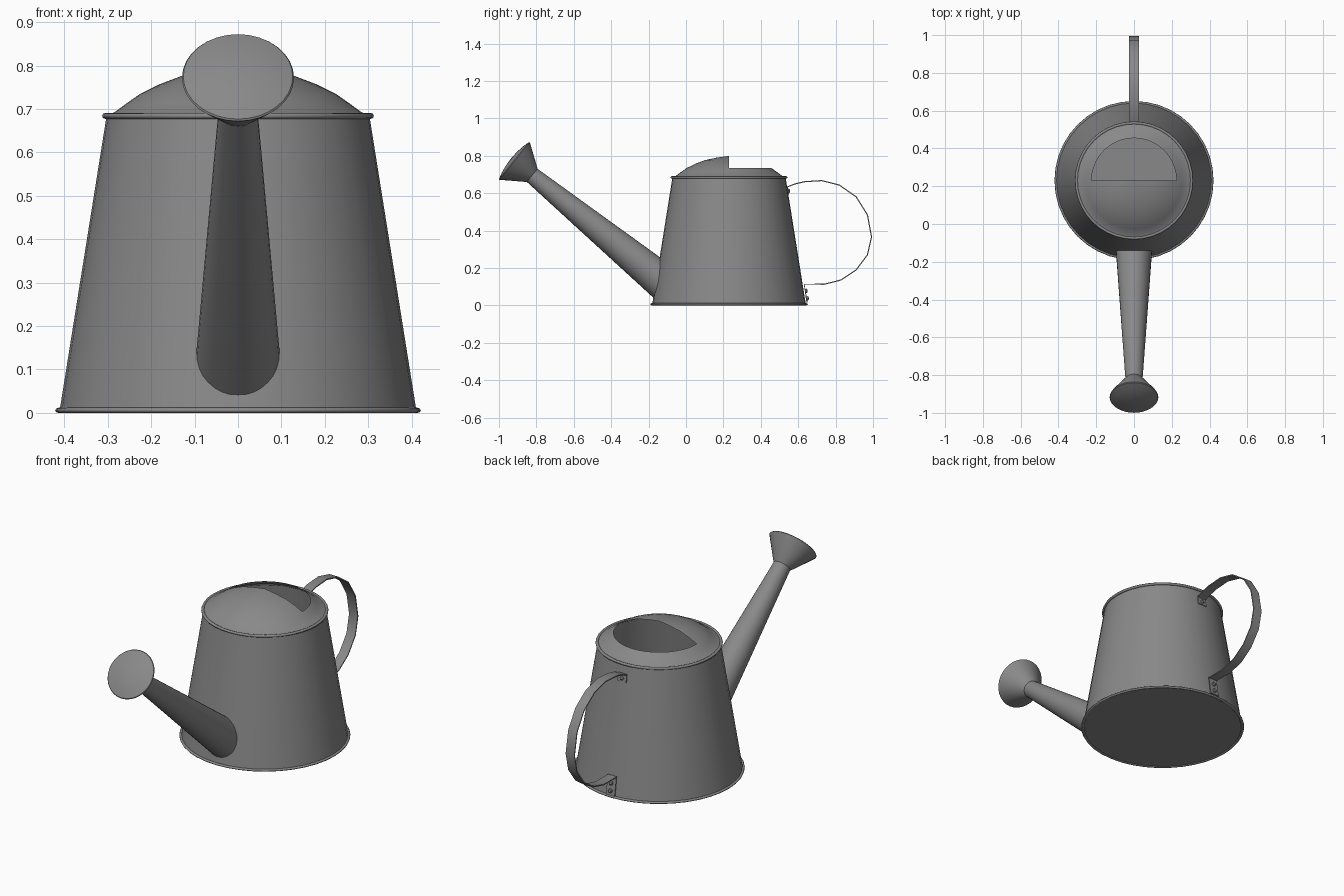
import bpy, bmesh, math
from mathutils import Vector, Matrix

if "Cube" in bpy.data.objects:
    bpy.data.objects.remove(bpy.data.objects["Cube"])

CY = 0.23          # body axis in y
SEG = 40
metal = bpy.data.materials.new("grey metal")
metal.diffuse_color = (0.25, 0.25, 0.25, 1)
metal.use_nodes = True
metal.node_tree.nodes["Principled BSDF"].inputs["Base Color"].default_value = metal.diffuse_color


def finish(name, bm, matrix=None, smooth=True, angle=35):
    bmesh.ops.remove_doubles(bm, verts=bm.verts, dist=1e-5)
    bmesh.ops.recalc_face_normals(bm, faces=bm.faces)
    me = bpy.data.meshes.new(name)
    bm.to_mesh(me)
    bm.free()
    ob = bpy.data.objects.new(name, me)
    bpy.context.collection.objects.link(ob)
    me.materials.append(metal)
    if matrix:
        me.transform(matrix)
    if smooth:
        bpy.ops.object.select_all(action='DESELECT')
        ob.select_set(True)
        bpy.context.view_layer.objects.active = ob
        bpy.ops.object.shade_smooth_by_angle(angle=math.radians(angle))
    return ob


def skin(bm, rows):
    """Quads between successive rows of points; collapsed corners are dropped."""
    grid = [[bm.verts.new(p) for p in row] for row in rows]
    for a, b in zip(grid, grid[1:]):
        for i in range(len(a) - 1):
            quad = []
            for v in (a[i], a[i + 1], b[i + 1], b[i]):
                if all((v.co - q.co).length > 1e-6 for q in quad):
                    quad.append(v)
            if len(quad) > 2:
                bm.faces.new(quad)


def lathe(bm, profile, start=0.0, sweep=2 * math.pi, seg=SEG):
    angs = [start + sweep * i / seg for i in range(seg + 1)]
    skin(bm, [[(r * math.cos(a), r * math.sin(a), z) for a in angs] for r, z in profile])


at_body = Matrix.Translation((0, CY, 0))

# tapered body with floor
bm = bmesh.new()
lathe(bm, [(0, 0.004), (0.411, 0.004), (0.303, 0.682)])
finish("body", bm, at_body)

# rolled rims
for name, r, z, h in (("bottom_rim", 0.413, 0.006, 0.006), ("top_rim", 0.305, 0.684, 0.007)):
    bm = bmesh.new()
    lathe(bm, [(r + 0.008 * math.cos(k * math.pi / 4), z + h * math.sin(k * math.pi / 4))
               for k in range(9)])
    finish(name, bm, at_body, angle=60)

# domed lid: full outer collar, front half closed to the crown
bm = bmesh.new()
lathe(bm, [(0.303, 0.686), (0.285, 0.692), (0.255, 0.714), (0.225, 0.735)])
lathe(bm, [(0.225, 0.735), (0.18, 0.757), (0.13, 0.776), (0.07, 0.789), (0, 0.799)],
      math.pi, math.pi, SEG // 2)
finish("lid", bm, at_body)

# spout, trimmed where it meets the body
tip = Vector((0, -0.826, 0.698))
d = Vector((0, 0.775, -0.631)).normalized()
u = Vector((1, 0, 0))
v = Vector((0, -d.z, d.y))


def spout_point(a, t):
    return tip + d * t + (u * math.cos(a) + v * math.sin(a)) * (0.045 + 0.0576 * t)


def meet_body(a):
    lo, hi = 0.0, 1.1
    for _ in range(30):
        t = (lo + hi) / 2
        p = spout_point(a, t)
        if math.hypot(p.x, p.y - CY) > 0.411 - 0.108 * (p.z - 0.004) / 0.678:
            lo = t
        else:
            hi = t
    return lo


angs = [2 * math.pi * i / 32 for i in range(33)]
bm = bmesh.new()
skin(bm, [[spout_point(a, -0.005) for a in angs],
          [spout_point(a, meet_body(a) + 0.002) for a in angs]])
finish("spout", bm)

# sprinkler rose with slightly domed face
bm = bmesh.new()
lathe(bm, [(0.044, -0.006), (0.049, 0), (0.126, 0.112), (0.129, 0.117), (0.126, 0.121),
           (0.09, 0.131), (0.045, 0.138), (0, 0.14)], seg=32)
finish("sprinkler_rose", bm,
       Matrix.Translation(tip) @ (-d).to_track_quat('Z', 'Y').to_matrix().to_4x4())

# strap handle, ends folded flat on the body
path = [(0.549, 0.592), (0.543, 0.634), (0.585, 0.650), (0.634, 0.661), (0.725, 0.667),
        (0.82, 0.643), (0.91, 0.58), (0.97, 0.484), (0.992, 0.366), (0.97, 0.27),
        (0.91, 0.19), (0.83, 0.136), (0.74, 0.113), (0.632, 0.113), (0.647, 0.014)]
pts = [Vector((0, y, z)) for y, z in path]
inner, outer = [], []
for i, p in enumerate(pts):
    t = (pts[min(i + 1, len(pts) - 1)] - pts[max(i - 1, 0)]).normalized()
    n = Vector((0, -t.z, t.y)) * 0.003
    inner.append(p - n)
    outer.append(p + n)
W = Vector((0.026, 0, 0))
bm = bmesh.new()
skin(bm, [[a - W, a + W, b + W, b - W, a - W] for a, b in zip(inner, outer)])
bmesh.ops.holes_fill(bm, edges=[e for e in bm.edges if e.is_boundary])
finish("handle", bm)

# rivets on the handle ends
for i, (y, z) in enumerate(((0.55, 0.612), (0.643, 0.078), (0.65, 0.038))):
    bm = bmesh.new()
    lathe(bm, [(0.011, -0.006), (0.011, 0.002), (0.007, 0.006), (0, 0.007)], seg=12)
    finish(f"rivet_{i + 1}", bm,
           Matrix.Translation((0, y, z)) @ Matrix.Rotation(math.radians(-81), 4, 'X'))
